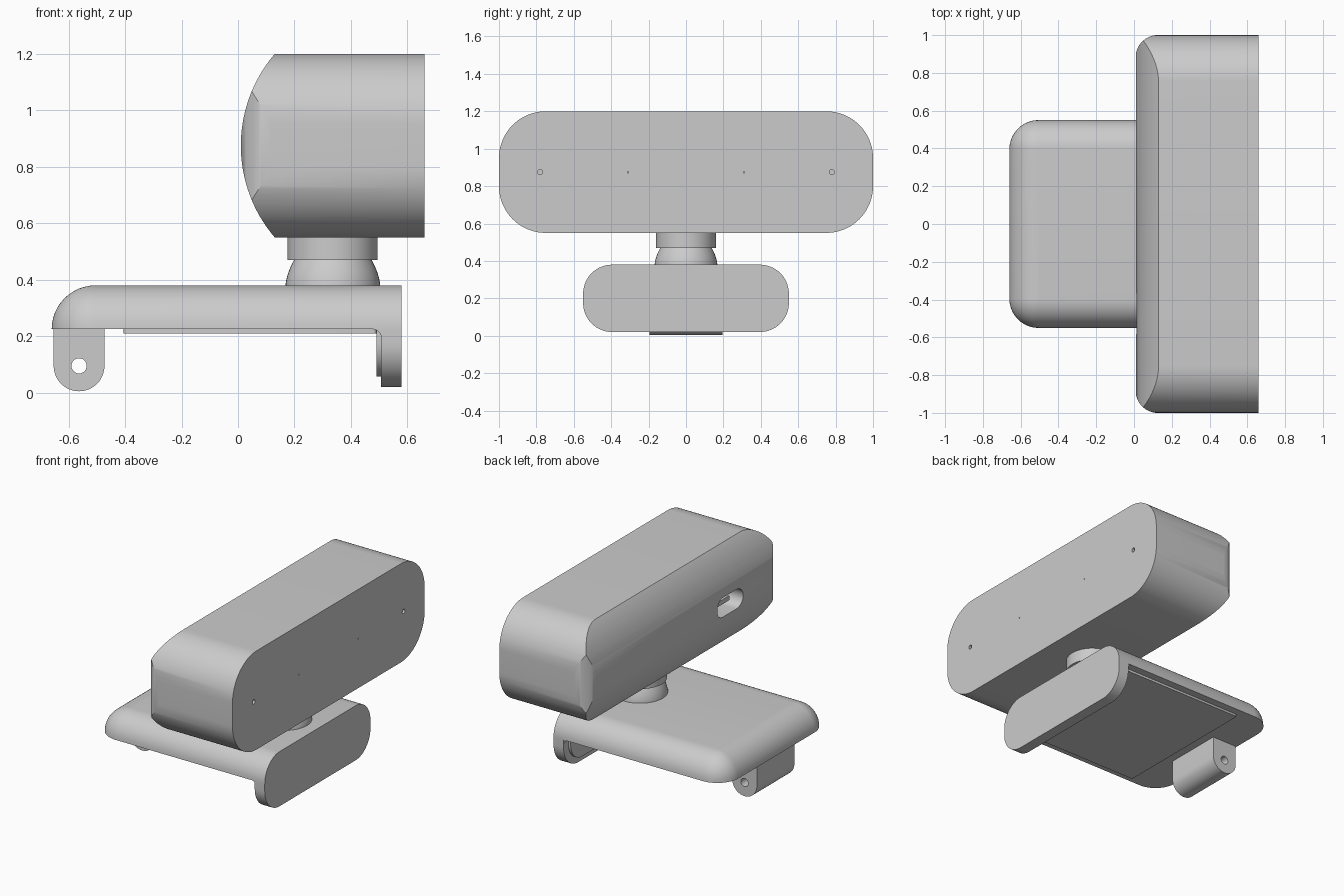
import bpy
import bmesh
from math import sin, cos, pi, asin
from mathutils import Vector

if "Cube" in bpy.data.objects:
    bpy.data.objects.remove(bpy.data.objects["Cube"], do_unlink=True)

GREY = (0.6, 0.6, 0.6, 1)
grey = bpy.data.materials.new("plain grey")
grey.use_nodes = True
grey.diffuse_color = GREY
grey.node_tree.nodes["Principled BSDF"].inputs["Base Color"].default_value = GREY


def make(name, loops):
    """Skin a stack of matching closed loops and cap both ends."""
    bm = bmesh.new()
    rings = [[bm.verts.new(p) for p in loop] for loop in loops]
    for a, b in zip(rings, rings[1:]):
        for i in range(len(a)):
            j = (i + 1) % len(a)
            bm.faces.new((a[i], a[j], b[j], b[i]))
    bm.faces.new(rings[0][::-1])
    bm.faces.new(rings[-1])
    bmesh.ops.recalc_face_normals(bm, faces=bm.faces)
    mesh = bpy.data.meshes.new(name)
    bm.to_mesh(mesh)
    bm.free()
    mesh.materials.append(grey)
    ob = bpy.data.objects.new(name, mesh)
    bpy.context.collection.objects.link(ob)
    return ob


def prism(name, pts, axis, lo, hi):
    """Extrude a 2D outline along the x, y or z axis."""
    place = {"x": lambda a, b, t: (t, a, b),
             "y": lambda a, b, t: (a, t, b),
             "z": lambda a, b, t: (a, b, t)}[axis]
    return make(name, [[place(a, b, t) for a, b in pts] for t in (lo, hi)])


def arc(cx, cy, r, start, end, n=16):
    return [(cx + r * cos(start + (end - start) * i / n),
             cy + r * sin(start + (end - start) * i / n)) for i in range(n + 1)]


def round_rect(a0, a1, b0, b1, r, n=16):
    pts = []
    for k, (a, b) in enumerate([(a1 - r, b1 - r), (a0 + r, b1 - r),
                                (a0 + r, b0 + r), (a1 - r, b0 + r)]):
        pts += arc(a, b, r, k * pi / 2, (k + 1) * pi / 2, n)
    return pts


def circle(a, b, r, n=32):
    return arc(a, b, r, 0, 2 * pi, n)[:-1]


def boolean(ob, operation, tool):
    """Apply a boolean and discard its tool."""
    mod = ob.modifiers.new(operation, "BOOLEAN")
    mod.operation, mod.object, mod.solver = operation, tool, "EXACT"
    graph = bpy.context.evaluated_depsgraph_get()
    mesh = bpy.data.meshes.new_from_object(ob.evaluated_get(graph))
    ob.modifiers.clear()
    ob.data = mesh
    bpy.data.objects.remove(tool, do_unlink=True)


# Camera body: long rounded bar with a bowed rear and rounded rear ends
body = prism("camera_body", round_rect(-1, 1, 0.55, 1.2, 0.25, 20), "x", -0.1, 0.66)
half = asin(0.36 / 0.5)
bow = arc(0.51, 0.875, 0.5, pi - half, pi + half, 40) + [(0.9, 0.515), (0.9, 1.235)]
boolean(body, "INTERSECT", prism("bow_cutter", bow, "y", -1.2, 1.2))
ends = round_rect(0.008, 1, -1.0005, 1.0005, 0.12)
boolean(body, "INTERSECT", prism("end_cutter", ends, "z", 0.4, 1.4))

# Rear cable socket with a connector tongue inside
slot = round_rect(-0.61, -0.34, 0.80, 0.93, 0.0645, 8)
boolean(body, "DIFFERENCE", prism("slot_cutter", slot, "x", -0.1, 0.15))
prism("socket_tongue", round_rect(-0.54, -0.41, 0.85, 0.88, 0.01, 4), "x", 0.06, 0.16)

# Screw holes and microphone pinholes on the flat face
for y, r in ((0.78, 0.014), (0.31, 0.004)):
    for side in (-1, 1):
        boolean(body, "DIFFERENCE",
                prism("hole_cutter", circle(side * y, 0.875, r, 16), "x", 0.63, 0.7))

# Swivel neck: collar over a flared foot
prism("neck_collar", circle(0.335, 0, 0.16, 48), "z", 0.47, 0.56)
foot = []
for i in range(9):
    t = i / 8
    r = 0.168 - 0.033 * t ** 1.7
    foot.append([(x, y, 0.375 + 0.1 * t) for x, y in circle(0.336, 0, r, 48)])
make("neck_foot", foot)

# Mounting plate: plan outline shrinking upwards along a quarter round
R = 0.155
plate = []
for i in range(13):
    a = pi / 2 * i / 12
    inset = R * (1 - cos(a))
    r = max(R - inset, 0.0005)
    edge = 0.55 - inset
    loop = [(0.58, edge)]
    loop += arc(-0.66 + R, edge - r, r, pi / 2, pi)
    loop += arc(-0.66 + R, -edge + r, r, pi, 1.5 * pi)
    loop += [(0.58, -edge)]
    plate.append([(x, y, 0.225 + R * sin(a)) for x, y in loop])
make("mounting_plate", plate)

# Front lip hanging down, with a small fillet under the plate
prism("front_lip", round_rect(-0.55, 0.55, 0.02, 0.38, R), "x", 0.507, 0.58)
fillet = arc(0.477, 0.195, 0.03, pi / 2, 0, 8) + [(0.52, 0.195), (0.52, 0.235), (0.477, 0.235)]
prism("lip_fillet", fillet, "y", -0.545, 0.545)

# Grip pads under the plate and behind the lip
prism("plate_pad", round_rect(-0.405, 0.49, -0.5, 0.5, 0.01, 4), "z", 0.21, 0.23)
prism("lip_pad", round_rect(-0.5, 0.5, 0.057, 0.345, 0.12), "x", 0.49, 0.51)

# Hinge tab with a through hole
tab = arc(-0.563, 0.095, 0.09, pi, 2 * pi, 24) + [(-0.473, 0.24), (-0.653, 0.24)]
hinge = prism("hinge_tab", tab, "y", -0.195, 0.195)
boolean(hinge, "DIFFERENCE",
        prism("pin_cutter", circle(-0.563, 0.095, 0.027, 24), "y", -0.3, 0.3))

# Smooth the curved surfaces while keeping hard edges
bpy.ops.object.select_all(action="DESELECT")
for ob in bpy.context.collection.objects:
    if ob.type == "MESH":
        ob.select_set(True)
        bpy.context.view_layer.objects.active = ob
bpy.ops.object.shade_smooth_by_angle(angle=0.5)
